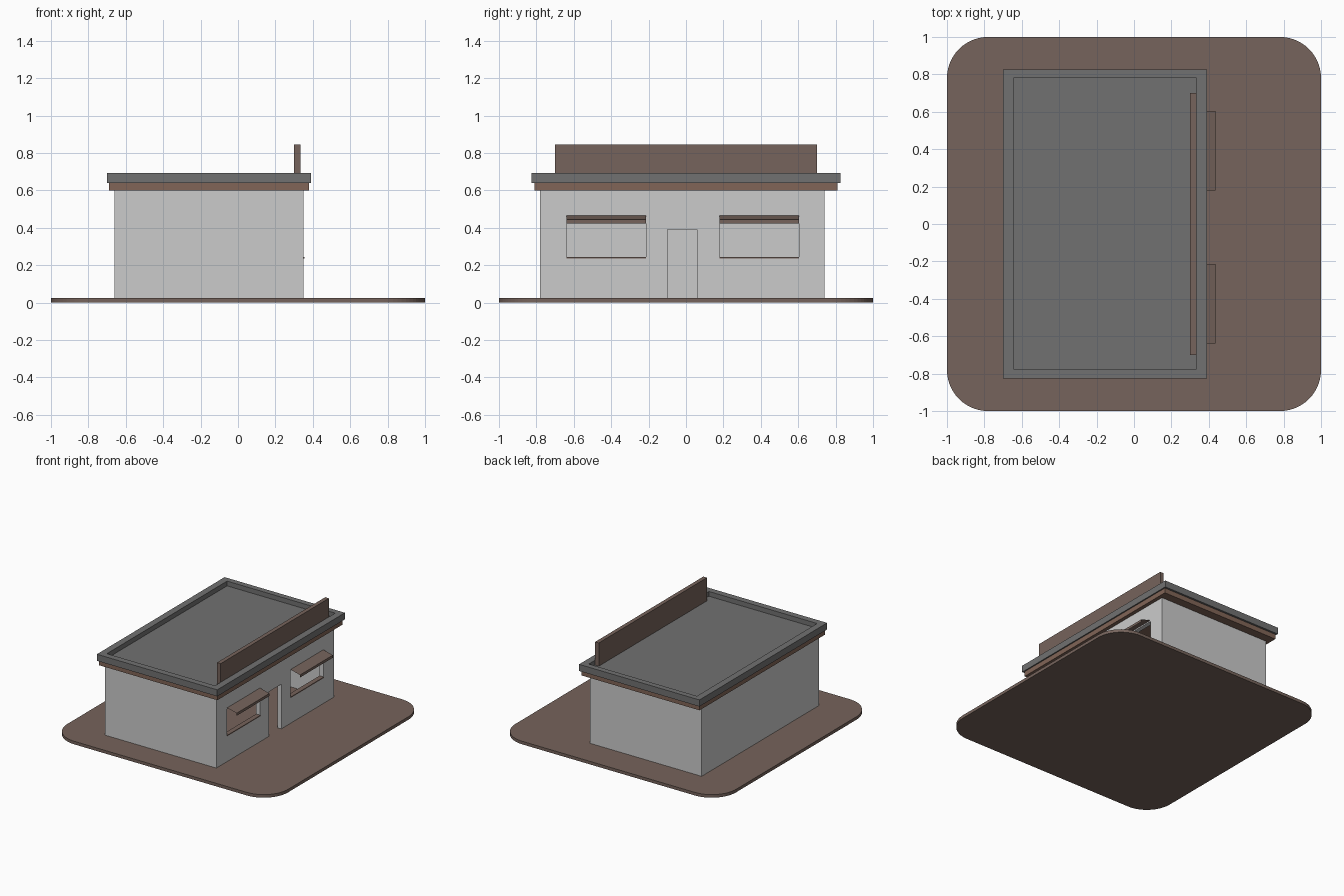
import bpy, bmesh, math

if "Cube" in bpy.data.objects:
    bpy.data.objects.remove(bpy.data.objects["Cube"])


def material(name, rgb):
    m = bpy.data.materials.new(name)
    m.diffuse_color = (*rgb, 1)
    m.use_nodes = True
    m.node_tree.nodes["Principled BSDF"].inputs["Base Color"].default_value = m.diffuse_color
    return m


BROWN = material("brown", (0.18, 0.126, 0.106))
TRIM = material("trim_brown", (0.22, 0.13, 0.095))
DARK_GREY = material("roof_grey", (0.165, 0.165, 0.165))


def mesh_object(name, bm, mat=None):
    me = bpy.data.meshes.new(name)
    bm.to_mesh(me)
    bm.free()
    ob = bpy.data.objects.new(name, me)
    bpy.context.collection.objects.link(ob)
    if mat:
        me.materials.append(mat)
    return ob


def box(name, xs, ys, zs, mat=None):
    bm = bmesh.new()
    bmesh.ops.create_cube(bm, size=1)
    for v in bm.verts:
        for i, (a, b) in enumerate((xs, ys, zs)):
            v.co[i] = (a + b) / 2 + v.co[i] * (b - a)
    return mesh_object(name, bm, mat)


def cut(target, name, xs, ys, zs):
    cutter = box(name, xs, ys, zs)
    cutter.hide_render = True
    cutter.hide_viewport = True
    mod = target.modifiers.new(name, "BOOLEAN")
    mod.operation = "DIFFERENCE"
    mod.solver = "EXACT"
    mod.object = cutter


# Ground slab with rounded corners
R, SEG, TOP = 0.22, 14, 0.025
bm = bmesh.new()
ring = []
for k, (sx, sy) in enumerate(((1, 1), (-1, 1), (-1, -1), (1, -1))):
    for i in range(SEG + 1):
        a = math.pi / 2 * (k + i / SEG)
        ring.append(bm.verts.new((sx * (1 - R) + R * math.cos(a),
                                  sy * (1 - R) + R * math.sin(a), 0)))
face = bm.faces.new(ring)
ext = bmesh.ops.extrude_face_region(bm, geom=[face])
bmesh.ops.translate(bm, vec=(0, 0, TOP),
                    verts=[v for v in ext["geom"] if isinstance(v, bmesh.types.BMVert)])
bmesh.ops.recalc_face_normals(bm, faces=bm.faces)
mesh_object("ground_slab", bm, BROWN)

# Hollow walls with a doorway and two window openings
X0, X1, Y0, Y1, T = -0.66, 0.35, -0.78, 0.74, 0.035
WINDOWS = {"left": (-0.64, -0.215), "right": (0.18, 0.605)}
walls = box("walls", (X0, X1), (Y0, Y1), (TOP, 0.60))
cut(walls, "room_cutter", (X0 + T, X1 - T), (Y0 + T, Y1 - T), (-0.1, 0.8))
cut(walls, "door_cutter", (X1 - 0.1, X1 + 0.1), (-0.10, 0.06), (-0.05, 0.39))
for side, ys in WINDOWS.items():
    cut(walls, side + "_window_cutter", (X1 - 0.1, X1 + 0.1), ys, (0.24, 0.455))

# Window sills and open-ended sheet awnings
for side, (ya, yb) in WINDOWS.items():
    box(side + "_window_sill", (X1 - T, X1 + 0.005), (ya, yb), (0.235, 0.243), BROWN)
    bm = bmesh.new()
    profile = [(X1, 0.465), (0.435, 0.443), (0.435, 0.422)]
    rows = [[bm.verts.new((x, y, z)) for x, z in profile] for y in (ya, yb)]
    for i in range(len(profile) - 1):
        bm.faces.new((rows[0][i], rows[0][i + 1], rows[1][i + 1], rows[1][i]))
    mesh_object(side + "_awning", bm, BROWN)

# Trim band under the roof
box("roof_trim", (-0.69, 0.38), (-0.81, 0.81), (0.60, 0.64), TRIM)

# Flat roof with a raised rim
roof = box("roof", (-0.70, 0.39), (-0.826, 0.826), (0.64, 0.694), DARK_GREY)
cut(roof, "roof_recess_cutter", (-0.645, 0.335), (-0.775, 0.78), (0.655, 0.9))

# Upright board along the front edge of the roof
box("roof_board", (0.30, 0.333), (-0.70, 0.70), (0.655, 0.845), BROWN)
